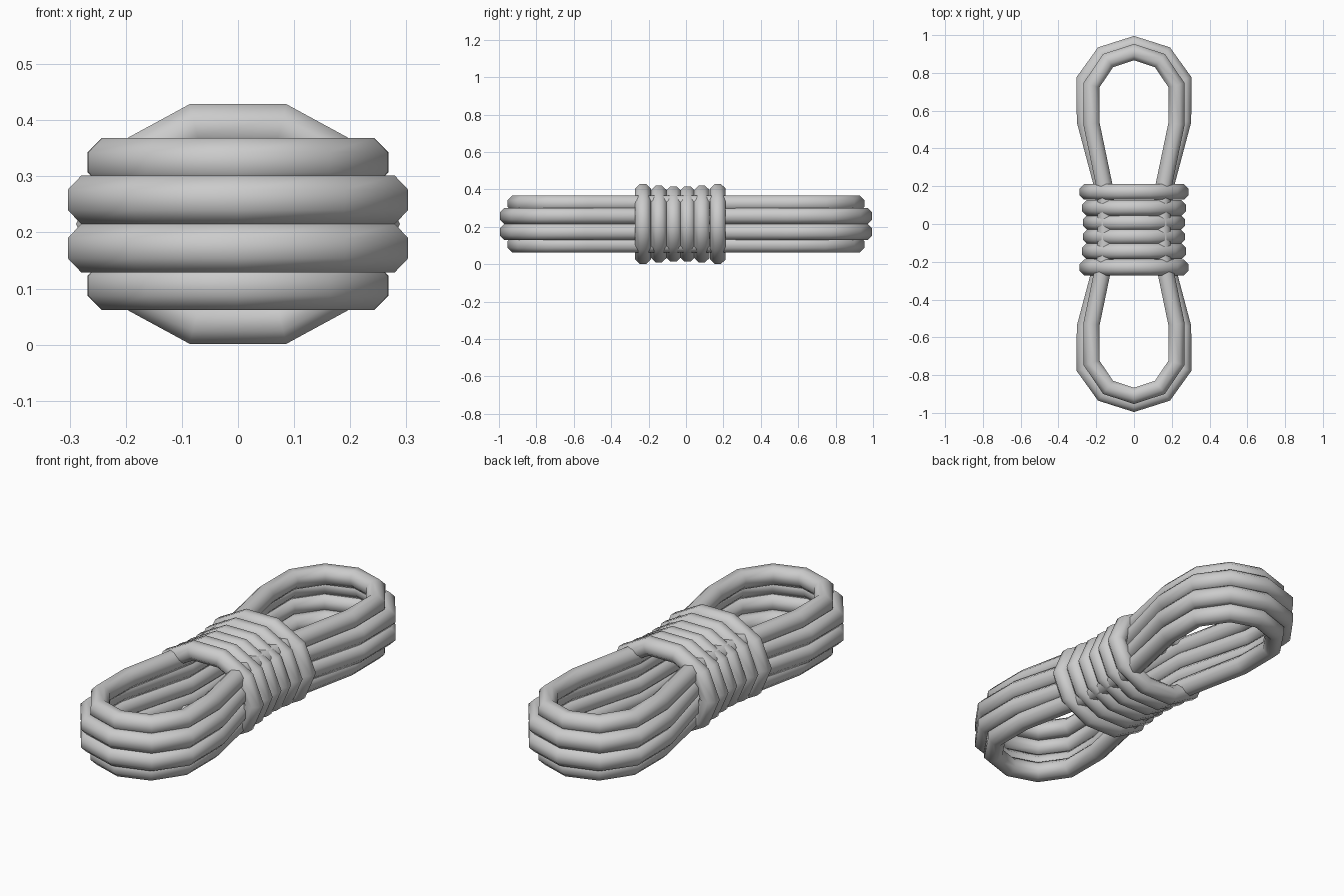
import bpy
import bmesh
from math import cos, sin, pi, tau
from mathutils import Vector

cube = bpy.data.objects.get("Cube")
if cube:
    bpy.data.objects.remove(cube, do_unlink=True)

GREY = (0.6, 0.6, 0.6, 1)
rope = bpy.data.materials.new("rope grey")
rope.use_nodes = True
rope.diffuse_color = GREY
rope.node_tree.nodes["Principled BSDF"].inputs["Base Color"].default_value = GREY

MID = 0.215      # height of the bundle's axis
SIDES = 8


def rope_ring(name, path, axis, radius):
    """Sweep an eight-sided section round a closed flat path."""
    bm = bmesh.new()
    rings = []
    n = len(path)
    for i, p in enumerate(path):
        ahead = (path[(i + 1) % n] - p).normalized()
        behind = (p - path[i - 1]).normalized()
        out = (ahead + behind).normalized().cross(axis)
        ring = []
        for k in range(SIDES):
            a = tau * (k + 0.5) / SIDES
            ring.append(bm.verts.new(p + radius * (cos(a) * out + sin(a) * axis)))
        rings.append(ring)
    for i in range(n):
        a, b = rings[i], rings[(i + 1) % n]
        for k in range(SIDES):
            j = (k + 1) % SIDES
            bm.faces.new((a[k], b[k], b[j], a[j])).smooth = True
    bmesh.ops.recalc_face_normals(bm, faces=bm.faces)
    mesh = bpy.data.meshes.new(name)
    bm.to_mesh(mesh)
    bm.free()
    mesh.materials.append(rope)
    bpy.context.collection.objects.link(bpy.data.objects.new(name, mesh))


def long_loop(name, quarter, z):
    """Mirror a quarter outline (waist to tip) into a pinched loop."""
    tip = quarter[-1]
    side = quarter[:-1]
    pts = side + [tip] + [(-x, y) for x, y in reversed(side)]
    pts += [(-x, -y) for x, y in side] + [(0, -tip[1])]
    pts += [(x, -y) for x, y in reversed(side)]
    rope_ring(name, [Vector((x, y, z)) for x, y in pts], Vector((0, 0, 1)), 0.047)


# Stacked loops: two wide ones in the middle, narrower ones above and below
wide = [(0.16, 0.17), (0.26, 0.545), (0.262, 0.765), (0.165, 0.90), (0, 0.952)]
narrow = [(0.15, 0.17), (0.225, 0.53), (0.225, 0.735), (0.137, 0.865), (0, 0.91)]
for side, sign in (("upper", 1), ("lower", -1)):
    long_loop(side + "_wide_loop", wide, MID + sign * 0.043)
    long_loop(side + "_narrow_loop", narrow, MID + sign * 0.11)

# Ten-sided wraps round the waist, fuller at both ends
wraps = [(-0.23, 1.0), (-0.145, 0.95), (-0.067, 0.92),
         (0.008, 0.92), (0.085, 0.95), (0.17, 1.0)]
for i, (y, size) in enumerate(wraps):
    path = [Vector((0.247 * size * cos(a), y, MID + 0.182 * size * sin(a)))
            for a in (tau * k / 10 for k in range(10))]
    rope_ring("wrap_%d" % (i + 1), path, Vector((0, -1, 0)), 0.045)
